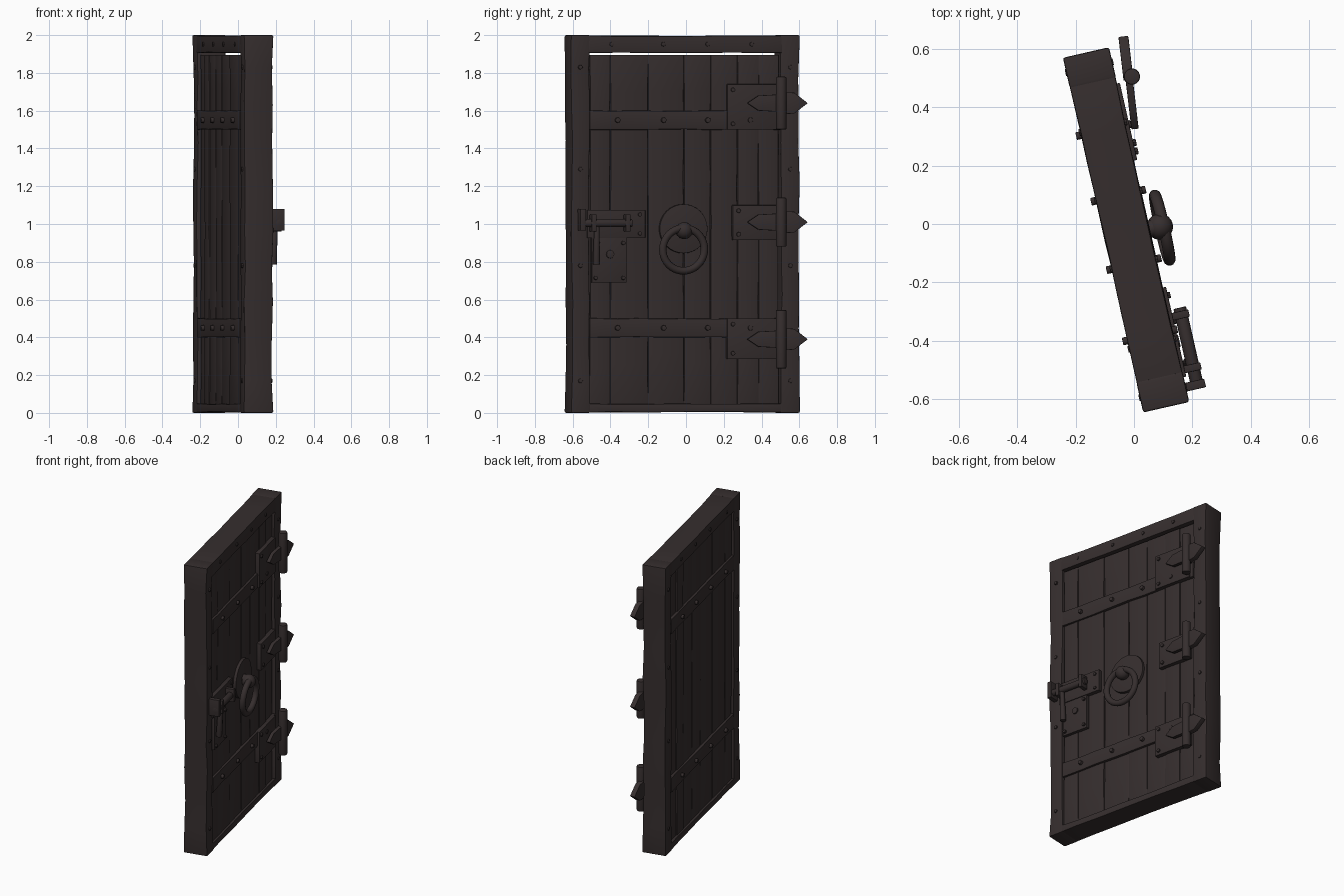
import bpy, bmesh, math, random
from mathutils import Matrix, Vector

if "Cube" in bpy.data.objects:
    bpy.data.objects.remove(bpy.data.objects["Cube"])

random.seed(4)
# Whole door stands turned about z; parts are built in door space (x = normal, y = width)
DOOR = Matrix.Translation((-0.027, -0.02, 0)) @ Matrix.Rotation(math.radians(12.75), 4, 'Z')
brown = bpy.data.materials.new("dark_brown")
brown.diffuse_color = (0.036, 0.027, 0.027, 1)
brown.use_nodes = True
brown.node_tree.nodes["Principled BSDF"].inputs["Base Color"].default_value = brown.diffuse_color


def finish(bm, name):
    bm.transform(DOOR)
    bmesh.ops.recalc_face_normals(bm, faces=bm.faces)
    me = bpy.data.meshes.new(name)
    bm.to_mesh(me)
    bm.free()
    me.materials.append(brown)
    me.shade_smooth()
    me.set_sharp_from_angle(angle=math.radians(35))
    ob = bpy.data.objects.new(name, me)
    bpy.context.collection.objects.link(ob)
    return ob


def bevel_sharp(bm, width):
    edges = [e for e in bm.edges if e.is_manifold and e.calc_face_angle() > 0.8]
    bmesh.ops.bevel(bm, geom=edges, offset=width, segments=2, profile=0.6, affect='EDGES')


def box(name, lo, hi, bevel=0.006, cuts=0, jitter=0.0):
    """Bevelled box; cuts and jitter give a worn, hand-hewn outline."""
    lo, hi = Vector(lo), Vector(hi)
    size, mid = hi - lo, (lo + hi) / 2
    bm = bmesh.new()
    bmesh.ops.create_cube(bm, size=1, matrix=Matrix.Translation(mid) @ Matrix.Diagonal((*size, 1)))
    axis = max(range(3), key=lambda i: size[i])
    for k in range(cuts):
        co, no = mid.copy(), Vector((0, 0, 0))
        no[axis] = 1
        co[axis] = lo[axis] + size[axis] * (k + 1 + random.uniform(-.25, .25)) / (cuts + 1)
        bmesh.ops.bisect_plane(bm, geom=bm.verts[:] + bm.edges[:] + bm.faces[:], plane_co=co, plane_no=no)
    if jitter:
        for v in bm.verts:
            if lo[axis] + 1e-4 < v.co[axis] < hi[axis] - 1e-4:
                for i in range(3):
                    if i != axis:
                        v.co[i] += math.copysign(random.uniform(0, jitter), mid[i] - v.co[i])
    bevel_sharp(bm, bevel)
    return finish(bm, name)


def cylinder(name, a, b, r1, r2=None, sides=16, bevel=0.004):
    a, b = Vector(a), Vector(b)
    d = b - a
    m = Matrix.Translation((a + b) / 2) @ d.to_track_quat('Z', 'Y').to_matrix().to_4x4()
    bm = bmesh.new()
    bmesh.ops.create_cone(bm, cap_ends=True, segments=sides, radius1=r1,
                          radius2=r1 if r2 is None else r2, depth=d.length, matrix=m)
    if bevel:
        bevel_sharp(bm, bevel)
    return finish(bm, name)


def ball(name, c, r):
    bm = bmesh.new()
    bmesh.ops.create_uvsphere(bm, u_segments=20, v_segments=12, radius=r, matrix=Matrix.Translation(c))
    return finish(bm, name)


def plate(name, pts, x0, x1, tilt=0.0, pivot=(0, 0, 0), bevel=0.004):
    """Outline in (y, z), extruded along the door normal and swung about a vertical pivot."""
    bm = bmesh.new()
    f = bm.faces.new([bm.verts.new((x0, y, z)) for y, z in pts])
    ext = bmesh.ops.extrude_face_region(bm, geom=[f])
    verts = [v for v in ext['geom'] if isinstance(v, bmesh.types.BMVert)]
    bmesh.ops.translate(bm, verts=verts, vec=(x1 - x0, 0, 0))
    bmesh.ops.recalc_face_normals(bm, faces=bm.faces)
    bevel_sharp(bm, bevel)
    p = Matrix.Translation(pivot)
    bm.transform(p @ Matrix.Rotation(math.radians(-tilt), 4, 'Z') @ p.inverted())
    return finish(bm, name)


def ring(name, c, major, minor, tilt):
    bm = bmesh.new()
    n, k = 40, 12
    loops = []
    for i in range(n):
        t = 2 * math.pi * i / n
        loop = []
        for j in range(k):
            s = 2 * math.pi * j / k
            r = major + minor * math.cos(s)
            loop.append(bm.verts.new((minor * math.sin(s), r * math.sin(t), r * math.cos(t))))
        loops.append(loop)
    for i in range(n):
        a, b = loops[i], loops[(i + 1) % n]
        for j in range(k):
            bm.faces.new((a[j], b[j], b[(j + 1) % k], a[(j + 1) % k]))
    bm.transform(Matrix.Translation(c) @ Matrix.Rotation(math.radians(tilt), 4, 'Y'))
    return finish(bm, name)


# Frame: two posts, top and bottom rails
T, W, IN = 0.081, 0.622, 0.515
box("left_post", (-T, -W, 0), (T, -IN, 2), 0.009, 9, 0.009)
box("right_post", (-T, IN, 0), (T, W, 2), 0.009, 9, 0.009)
box("top_rail", (-T + .001, -IN - .01, 1.905), (T - .001, IN + .01, 1.998), 0.007, 6, 0.004)
box("bottom_rail", (-T + .001, -IN - .01, 0.002), (T - .001, IN + .01, 0.05), 0.007, 6, 0.004)

# Vertical planks, recessed on both faces
edges = [-0.516, -0.405, -0.2, -0.005, 0.14, 0.285, 0.4, 0.51]
for i, (a, b) in enumerate(zip(edges, edges[1:])):
    d = 0.064 + random.uniform(-.003, .003)
    box(f"plank_{i + 1}", (-d, a, 0.045), (d, b + .001, 1.896), 0.006, 7, 0.003)

# Cross rails with rivets on both faces
for name, z in (("upper", 1.55), ("lower", 0.45)):
    box(name + "_cross_rail", (-.08, -IN - .005, z - .052), (.08, IN + .005, z + .052), 0.008, 7, 0.004)
    for i, y in enumerate((-0.37, -0.12, 0.12, 0.35)):
        cylinder(f"{name}_rivet_{i + 1}", (-.096, y, z), (.096, y, z), 0.014, sides=10, bevel=0.003)

# Small nail heads on the frame
nails = [(s * 0.57, z) for s in (-1, 1) for z in (0.17, 0.78, 1.29, 1.83)]
nails += [(y, 1.952) for y in (-0.4, -0.12, 0.12, 0.36)]
for i, (y, z) in enumerate(nails):
    cylinder(f"frame_nail_{i + 1}", (-.084, y, z), (.084, y, z), 0.012, sides=8, bevel=0.003)

# Hinges: plate, tapered strap, barrel, pointed end
for name, z, half, y0, z0, z1 in (("top", 1.64, .14, .225, 1.5, 1.74),
                                  ("middle", 1.01, .13, .255, .915, 1.10),
                                  ("bottom", .39, .155, .225, .285, .5)):
    box(name + "_hinge_plate", (.055, y0, z0), (.09, .495, z1), 0.004)
    piv = (.085, .25, 0)
    plate(name + "_hinge_strap", [(.33, z), (.39, z + .04), (.57, z + .05), (.57, z - .05), (.39, z - .04)],
          .085, .11, 6, piv)
    plate(name + "_hinge_point", [(.5, z + .06), (.58, z + .055), (.652, z), (.58, z - .055), (.5, z - .06)],
          .078, .112, 6, piv)
    cylinder(name + "_hinge_barrel", (.135, .507, z - half), (.135, .507, z + half), 0.028, bevel=0.008)
    for k, (yy, zz) in enumerate(((y0 + .03, z0 + .03), (y0 + .03, z1 - .03))):
        cylinder(f"{name}_hinge_rivet_{k + 1}", (.08, yy, zz), (.1, yy, zz), 0.012, sides=8, bevel=0.003)

# Knocker: round back plate, ball and hanging ring
cylinder("knocker_plate", (.055, -.01, .975), (.08, -.01, .975), 0.13, sides=32)
cylinder("knocker_stem", (.07, -.015, .975), (.12, -.015, .975), 0.03)
ball("knocker_ball", (.115, -.015, .965), 0.045)
ring("knocker_ring", (.122, -.02, .865), 0.113, 0.02, 3)

# Latch: plate, keepers, sliding bolt, handle, lock plate
box("latch_plate", (.055, -.535, .925), (.09, -.22, 1.075), 0.004)
box("lock_plate", (.055, -.51, .69), (.085, -.32, .93), 0.004)
cylinder("keyhole_boss", (.08, -.41, .84), (.094, -.41, .84), 0.022, sides=12)
cylinder("latch_bolt", (.12, -.585, 1.005), (.12, -.3, 1.005), 0.022)
box("outer_keeper", (.07, -.585, .965), (.148, -.555, 1.08), 0.004)
for i, y in enumerate((-.51, -.325)):
    box(f"keeper_{i + 1}", (.08, y - .013, .96), (.147, y + .013, 1.05), 0.004)
cylinder("latch_handle", (.118, -.49, 1.0), (.108, -.49, .785), 0.014, 0.02, 12)
for i, (y, z) in enumerate(((-.25, 1.05), (-.25, .95), (-.49, .715), (-.34, .715), (-.34, .9))):
    cylinder(f"latch_rivet_{i + 1}", (.075, y, z), (.099, y, z), 0.011, sides=8, bevel=0.003)
